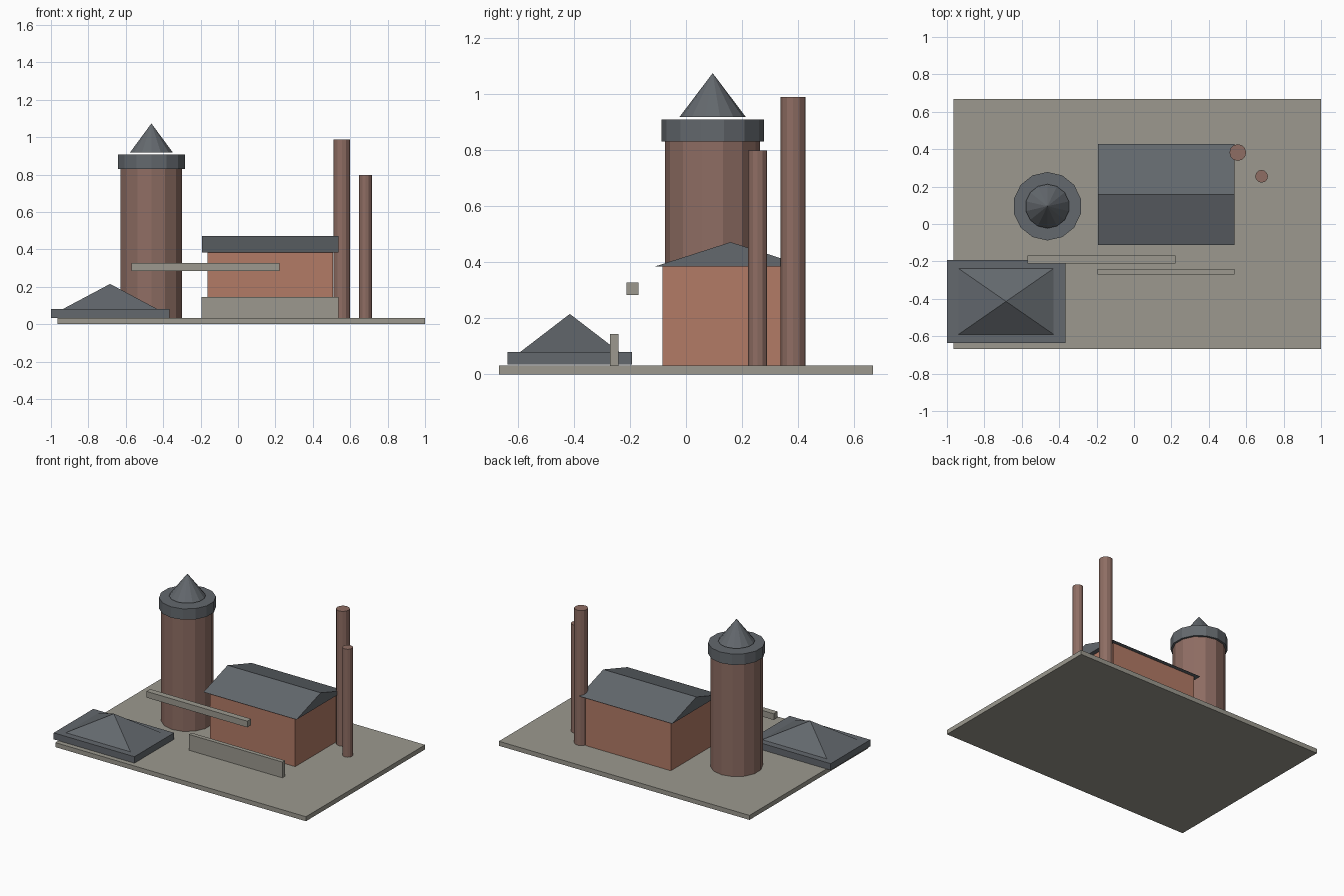
import bpy, math

if "Cube" in bpy.data.objects:
    bpy.data.objects.remove(bpy.data.objects["Cube"])


def material(name, rgb):
    m = bpy.data.materials.new(name)
    lin = [c / 12.92 if c < 0.04045 else ((c + 0.055) / 1.055) ** 2.4 for c in rgb]
    m.diffuse_color = (*lin, 1)
    m.use_nodes = True
    m.node_tree.nodes["Principled BSDF"].inputs["Base Color"].default_value = m.diffuse_color
    return m


CONCRETE = material("concrete grey", (0.61, 0.60, 0.56))
BRICK = material("orange brick", (0.70, 0.48, 0.40))
DARK_BRICK = material("dark brick", (0.56, 0.43, 0.39))
SLATE = material("slate grey", (0.39, 0.41, 0.43))


def finish(name, mat):
    ob = bpy.context.object
    ob.name = ob.data.name = name
    ob.data.materials.append(mat)
    return ob


def box(name, mat, x, y, z):
    """Box from (low, high) ranges."""
    mid = [(a + b) / 2 for a, b in (x, y, z)]
    bpy.ops.mesh.primitive_cube_add(size=1, location=mid)
    ob = finish(name, mat)
    for v in ob.data.vertices:
        for i, (a, b) in enumerate((x, y, z)):
            v.co[i] *= b - a
    return ob


def drum(name, mat, x, y, r, z0, z1, sides, r_top=None):
    """Upright cylinder, or a cone when r_top is 0."""
    bpy.ops.mesh.primitive_cone_add(vertices=sides, radius1=r,
                                    radius2=r if r_top is None else r_top,
                                    depth=z1 - z0, location=(x, y, (z0 + z1) / 2))
    return finish(name, mat)


def mesh(name, mat, verts, faces):
    me = bpy.data.meshes.new(name)
    me.from_pydata(verts, [], faces)
    me.materials.append(mat)
    ob = bpy.data.objects.new(name, me)
    bpy.context.collection.objects.link(ob)
    return ob


# Ground slab
G = 0.032
box("base_slab", CONCRETE, (-0.965, 1.0), (-0.667, 0.667), (0, G))

# Round tower with rim and a pointed cap hovering just above it
TX, TY = -0.463, 0.095
drum("tower", DARK_BRICK, TX, TY, 0.169, G, 0.83, 14)
drum("tower_rim", SLATE, TX, TY, 0.183, 0.83, 0.907, 14)
drum("tower_cap", SLATE, TX, TY, 0.118, 0.917, 1.073, 14, 0)

# Main hall and gabled roof
box("hall_walls", BRICK, (-0.162, 0.507), (-0.083, 0.401), (G, 0.384))
x0, x1, y0, y1, ze, zr = -0.193, 0.537, -0.111, 0.429, 0.384, 0.471
ym = (y0 + y1) / 2
mesh("hall_roof", SLATE,
     [(x, y, z) for x in (x0, x1) for y, z in ((y0, ze), (y1, ze), (ym, zr))],
     [(0, 2, 1), (3, 4, 5), (0, 1, 4, 3), (1, 2, 5, 4), (2, 0, 3, 5)])

# Chimneys
drum("tall_chimney", DARK_BRICK, 0.555, 0.382, 0.0445, G, 0.988, 12)
drum("short_chimney", DARK_BRICK, 0.682, 0.255, 0.034, G, 0.797, 12)

# Low wall and raised conveyor beam in front of the hall
box("low_wall", CONCRETE, (-0.196, 0.537), (-0.270, -0.240), (G, 0.144))
box("raised_beam", CONCRETE, (-0.570, 0.221), (-0.212, -0.169), (0.283, 0.327))

# Corner plinth with pyramid roof
box("plinth", SLATE, (-1.0, -0.367), (-0.636, -0.192), (G + 0.002, 0.08))
px, py, w, d = -0.684, -0.414, 0.254, 0.176
mesh("pyramid_roof", SLATE,
     [(px - w, py - d, 0.08), (px + w, py - d, 0.08), (px + w, py + d, 0.08),
      (px - w, py + d, 0.08), (px, py, 0.215)],
     [(3, 2, 1, 0), (0, 1, 4), (1, 2, 4), (2, 3, 4), (3, 0, 4)])
